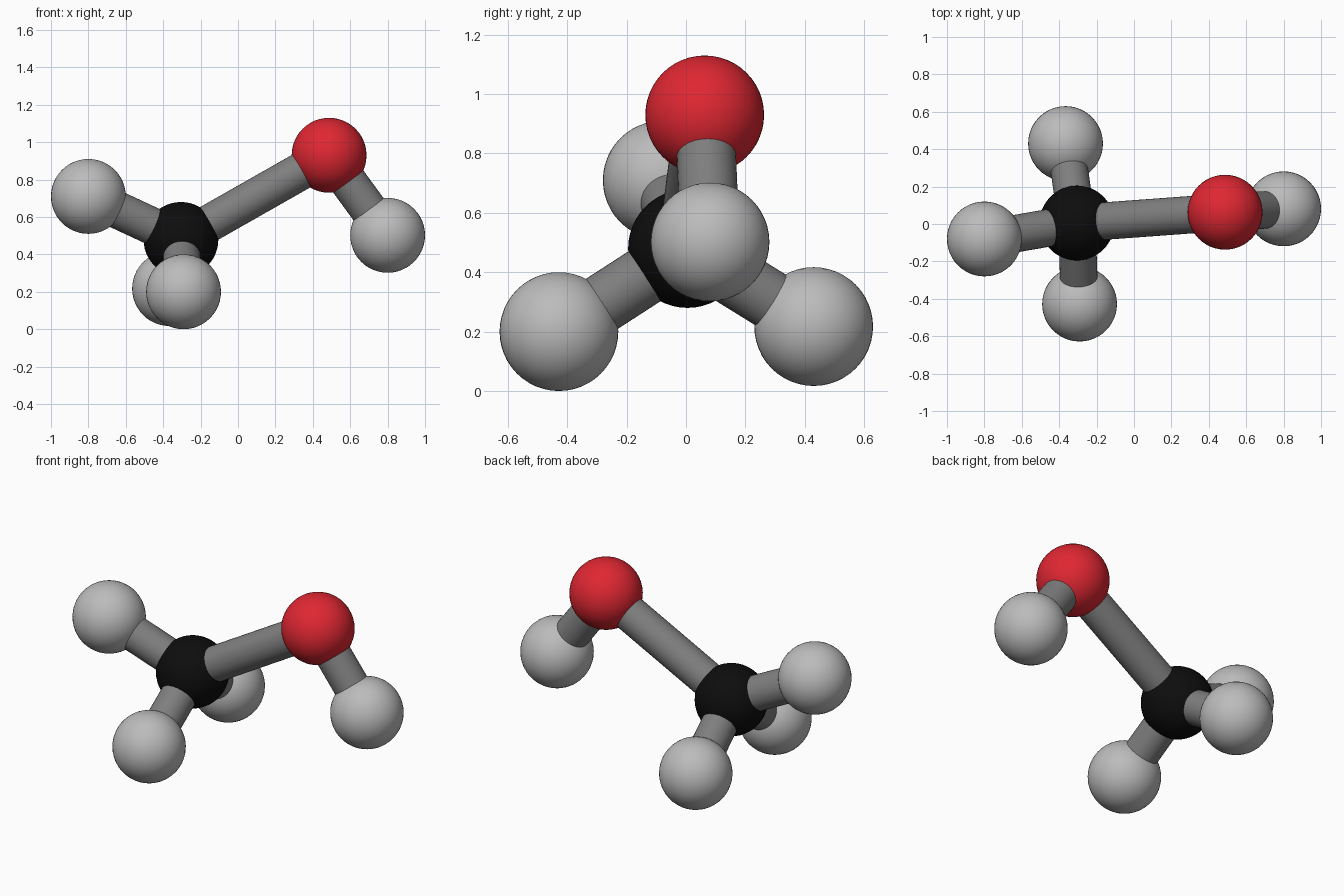
import bpy
from mathutils import Vector

if "Cube" in bpy.data.objects:
    bpy.data.objects.remove(bpy.data.objects["Cube"])


def material(name, rgb):
    m = bpy.data.materials.new(name)
    m.diffuse_color = (*rgb, 1)
    m.use_nodes = True
    m.node_tree.nodes["Principled BSDF"].inputs["Base Color"].default_value = m.diffuse_color
    return m


BLACK = material("black", (0.004, 0.004, 0.004))
RED = material("red", (0.74, 0.02, 0.032))
LIGHT = material("light_grey", (0.5, 0.5, 0.5))
GREY = material("mid_grey", (0.21, 0.21, 0.21))

# name: (centre, material)
ATOMS = {
    "carbon": ((-0.305, 0.005, 0.48), BLACK),
    "oxygen": ((0.487, 0.063, 0.93), RED),
    "hydroxyl_hydrogen": ((0.80, 0.081, 0.502), LIGHT),
    "left_hydrogen": ((-0.80, -0.08, 0.71), LIGHT),
    "back_hydrogen": ((-0.366, 0.43, 0.217), LIGHT),
    "front_hydrogen": ((-0.291, -0.428, 0.2), LIGHT),
}
BONDS = [("carbon", "oxygen"), ("oxygen", "hydroxyl_hydrogen"),
         ("carbon", "left_hydrogen"), ("carbon", "back_hydrogen"),
         ("carbon", "front_hydrogen")]


def finish(name, mat):
    ob = bpy.context.object
    ob.name = name
    ob.data.materials.append(mat)
    bpy.ops.object.shade_smooth_by_angle()


# Atoms: equal smooth balls
for name, (centre, mat) in ATOMS.items():
    bpy.ops.mesh.primitive_uv_sphere_add(segments=48, ring_count=24, radius=0.2, location=centre)
    finish(name, mat)

# Bonds: round rods running between ball centres
for a, b in BONDS:
    p, q = Vector(ATOMS[a][0]), Vector(ATOMS[b][0])
    d = q - p
    bpy.ops.mesh.primitive_cylinder_add(
        vertices=40, radius=0.1, depth=d.length, location=(p + q) / 2,
        rotation=d.to_track_quat("Z", "Y").to_euler())
    finish(f"bond_{a}_to_{b}", GREY)
